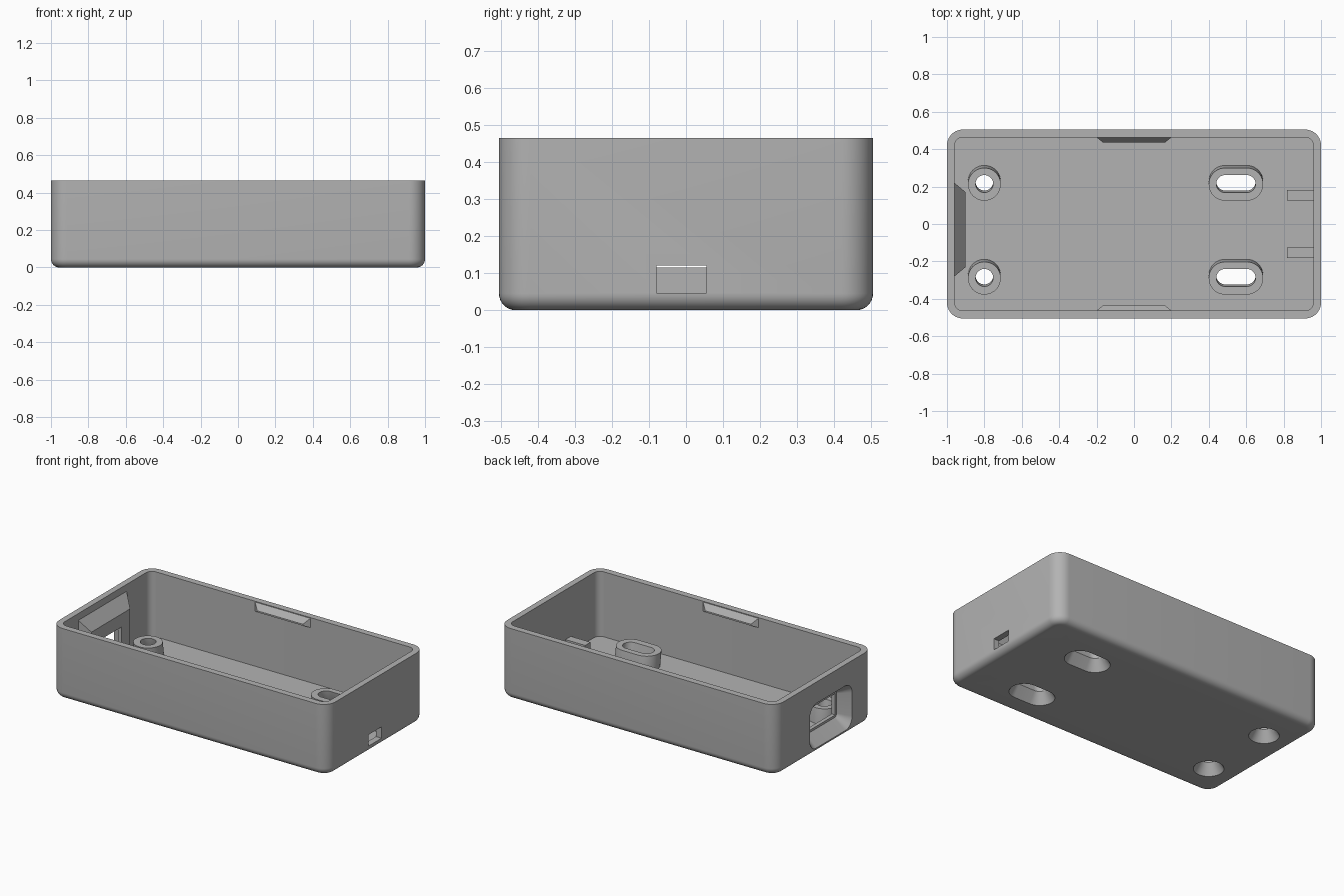
import bpy, bmesh
from math import sin, cos, pi

cube = bpy.data.objects.get("Cube")
if cube:
    bpy.data.objects.remove(cube, do_unlink=True)

grey = bpy.data.materials.new("plain grey")
grey.use_nodes = True
grey.diffuse_color = (0.45, 0.45, 0.45, 1)
grey.node_tree.nodes["Principled BSDF"].inputs["Base Color"].default_value = grey.diffuse_color

AXES = {"z": lambda u, v, h: (u, v, h),
        "x": lambda u, v, h: (h, u, v),
        "y": lambda u, v, h: (u, h, v)}


def loft(name, rings, axis="z", seg=10):
    """Solid through rounded rectangles: (height, centre u, centre v, half u, half v, radius)."""
    bm = bmesh.new()
    loops = []
    for h, cu, cv, hu, hv, r in rings:
        loop = []
        for q, (su, sv) in enumerate([(1, 1), (-1, 1), (-1, -1), (1, -1)]):
            for i in range(seg + 1):
                a = (q + i / seg) * pi / 2
                u = cu + su * (hu - r) + r * cos(a)
                v = cv + sv * (hv - r) + r * sin(a)
                loop.append(bm.verts.new(AXES[axis](u, v, h)))
        loops.append(loop)
    n = len(loops[0])
    for a, b in zip(loops, loops[1:]):
        for i in range(n):
            j = (i + 1) % n
            bm.faces.new((a[i], a[j], b[j], b[i]))
    bm.faces.new(loops[0][::-1])
    bm.faces.new(loops[-1])
    bmesh.ops.remove_doubles(bm, verts=bm.verts, dist=1e-5)
    bmesh.ops.recalc_face_normals(bm, faces=bm.faces)
    mesh = bpy.data.meshes.new(name)
    bm.to_mesh(mesh)
    bm.free()
    mesh.materials.append(grey)
    obj = bpy.data.objects.new(name, mesh)
    bpy.context.collection.objects.link(obj)
    return obj


def cut(obj, cutter):
    mod = obj.modifiers.new("cut", "BOOLEAN")
    mod.operation = "DIFFERENCE"
    mod.solver = "EXACT"
    mod.object = cutter
    bpy.context.view_layer.objects.active = obj
    bpy.ops.object.modifier_apply(modifier=mod.name)


def discard(obj):
    bpy.data.objects.remove(obj, do_unlink=True)


parts = []

# Open tray with rounded corners and a rounded bottom edge
FLOOR, TOP, FILLET = 0.04, 0.465, 0.045
outline = []
for k in range(9):
    a = k / 8 * pi / 2
    inset = FILLET * (1 - sin(a))
    outline.append((FILLET * (1 - cos(a)), 0, 0, 1 - inset, 0.505 - inset, 0.085 - inset))
outline.append((TOP, 0, 0, 1, 0.505, 0.085))
shell = loft("case_shell", outline)
cavity = loft("cavity_cutter", [(h, 0, 0, 0.96, 0.463, 0.045) for h in (FLOOR, 0.6)])
cut(shell, cavity)
discard(cavity)
parts.append(shell)

# Thickened port housing inside the left-hand end wall
housing = loft("port_housing", [(-0.965, -0.03, 0.225, 0.25, 0.195, 0),
                                (-0.96, -0.03, 0.225, 0.25, 0.195, 0),
                                (-0.9, -0.03, 0.185, 0.2, 0.155, 0)], "x")
parts.append(housing)

# Tapered port recess with a stepped opening
port = loft("port_cutter", [(-1.01, -0.07, 0.177, 0.226, 0.156, 0.08),
                            (-0.925, -0.07, 0.185, 0.165, 0.085, 0.02),
                            (-0.925, -0.07, 0.185, 0.15, 0.07, 0),
                            (-0.85, -0.07, 0.185, 0.15, 0.07, 0)], "x")
for obj in (shell, housing):
    cut(obj, port)
discard(port)

# Small slot in the opposite end wall
slot = loft("slot_cutter", [(h, -0.012, 0.083, 0.067, 0.037, 0) for h in (0.93, 1.1)], "x")
cut(shell, slot)
discard(slot)

# Leaning screw posts, countersunk from below: two round, two elongated
for kind, x, extra in (("round", -0.8, 0), ("long", 0.545, 0.058)):
    for side, y in (("back", 0.226), ("front", -0.276)):
        post = loft(f"{side}_{kind}_post", [
            (h, x, y + dy, 0.0875 + extra, 0.0875, 0.0875)
            for h, dy in ((0.035, 0), (FLOOR, 0), (0.135, -0.014))])
        hole = loft("hole_cutter", [
            (h, x, y + dy, r + extra, r, r)
            for h, dy, r in ((-0.01, 0, 0.096), (0.07, 0, 0.047), (0.15, -0.014, 0.047))])
        for obj in (shell, post):
            cut(obj, hole)
        discard(hole)
        parts.append(post)

# Guide rails, and snap tabs under the rim
for side, s in (("back", 1), ("front", -1)):
    parts.append(loft(f"{side}_guide_rail",
                      [(h, 0.89, s * 0.153, 0.073, 0.028, 0) for h in (0.035, 0.14)]))
    parts.append(loft(f"{side}_snap_tab", [(s * 0.468, 0, 0.43, 0.2, 0.03, 0),
                                           (s * 0.463, 0, 0.43, 0.2, 0.03, 0),
                                           (s * 0.435, 0, 0.418, 0.165, 0.005, 0)], "y"))

# Smooth the curves, keep the edges crisp
bpy.ops.object.select_all(action="DESELECT")
for obj in parts:
    obj.select_set(True)
bpy.context.view_layer.objects.active = shell
bpy.ops.object.shade_smooth_by_angle(angle=pi / 6)
